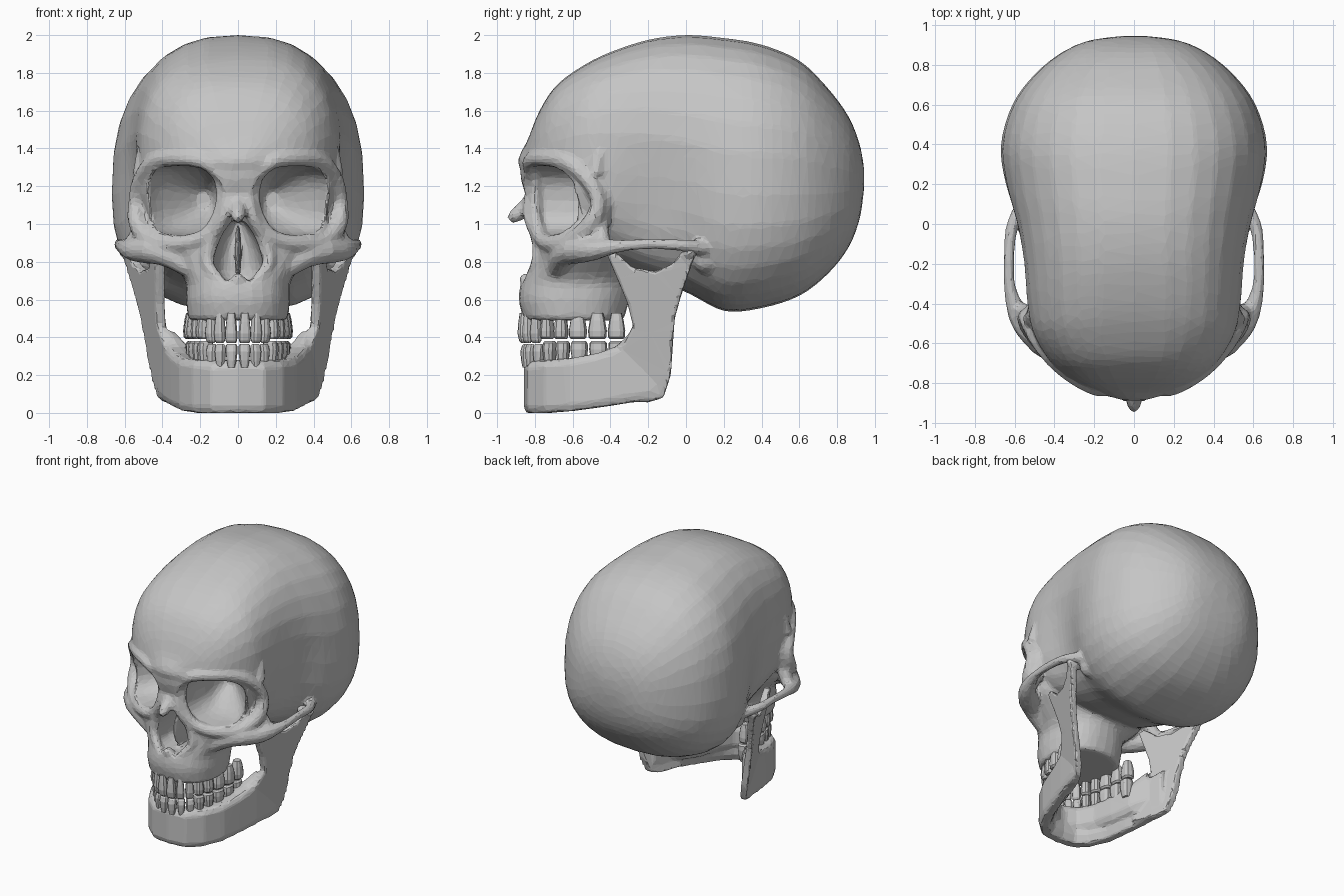
import bpy, bmesh, math
from mathutils import Vector, Matrix

if "Cube" in bpy.data.objects:
    bpy.data.objects.remove(bpy.data.objects["Cube"])

bone = bpy.data.materials.new("grey_bone")
bone.use_nodes = True
bone.diffuse_color = (0.56, 0.56, 0.56, 1)
for node in bone.node_tree.nodes:
    if node.type == 'BSDF_PRINCIPLED':
        node.inputs["Base Color"].default_value = bone.diffuse_color
        node.inputs["Roughness"].default_value = 0.7

X, Y, Z = Vector((1, 0, 0)), Vector((0, 1, 0)), Vector((0, 0, 1))
SIDES = (1, -1)


def flow(rows, steps=4, closed=False):
    """Smoothly interpolate rows of numbers."""
    n, out = len(rows), []
    pick = (lambda i: rows[i % n]) if closed else (lambda i: rows[max(0, min(n - 1, i))])
    for i in range(n if closed else n - 1):
        for k in range(steps):
            t = k / steps
            out.append([b + t / 2 * (c - a + t * (2*a - 5*b + 4*c - d + t * (3*b - 3*c + d - a)))
                        for a, b, c, d in zip(pick(i - 1), pick(i), pick(i + 1), pick(i + 2))])
    return out if closed else out + [list(rows[-1])]


def oval(c, u, v, n=2.0, k=20):
    """Superellipse ring around c with half axes u and v."""
    power = lambda s: math.copysign(abs(s) ** (2 / n), s)
    angles = [2 * math.pi * i / k for i in range(k)]
    return [c + u * power(math.cos(a)) + v * power(math.sin(a)) for a in angles]


def loft(bm, rings, closed=False):
    vs = [[bm.verts.new(p) for p in ring] for ring in rings]
    k = len(vs[0])
    pairs = list(zip(vs, vs[1:])) + ([(vs[-1], vs[0])] if closed else [])
    for a, b in pairs:
        for i in range(k):
            j = (i + 1) % k
            bm.faces.new((a[i], a[j], b[j], b[i]))
    if not closed:
        bm.faces.new(vs[0])
        bm.faces.new(vs[-1])


def tube(bm, rows, ref, side=1, closed=False):
    """Tube through rows of x, y, z, radius."""
    rows = flow([(r[0] * side, *r[1:]) for r in rows], 4, closed)
    pts = [Vector(r[:3]) for r in rows]
    n, rings = len(pts), []
    for i, (p, r) in enumerate(zip(pts, rows)):
        ahead, behind = (pts[(i + 1) % n], pts[i - 1]) if closed else (pts[min(i + 1, n - 1)], pts[max(i - 1, 0)])
        t = (ahead - behind).normalized()
        u = t.cross(ref).normalized()
        rings.append(oval(p, u * r[3], t.cross(u) * r[3], k=10))
    loft(bm, rings, closed)


def strip(bm, half):
    """Mirrored jaw bar through rows of x, y, bottom, top, half thickness."""
    rows = [(-r[0], *r[1:]) for r in reversed(half[1:])] + half
    shape = ((1, .12), (1, .88), (.6, 1), (-.6, 1), (-1, .8), (-1, .2), (-.5, 0), (.7, 0))
    rings = []
    for i, (x, y, lo, hi, th) in enumerate(rows):
        a, b = rows[max(i - 1, 0)], rows[min(i + 1, len(rows) - 1)]
        out = Vector((b[1] - a[1], a[0] - b[0], 0)).normalized() * th
        rings.append([Vector((x, y, lo + f * (hi - lo))) + out * s for s, f in shape])
    loft(bm, rings)


def ball(bm, centre, radii):
    bmesh.ops.create_icosphere(bm, subdivisions=3, radius=1,
                               matrix=Matrix.Translation(centre) @ Matrix.Diagonal((*radii, 1)))


def make(name, bm):
    bmesh.ops.recalc_face_normals(bm, faces=bm.faces[:])
    me = bpy.data.meshes.new(name)
    bm.to_mesh(me)
    bm.free()
    me.materials.append(bone)
    ob = bpy.data.objects.new(name, me)
    bpy.context.scene.collection.objects.link(ob)
    return ob


def bake(ob):
    """Apply all modifiers."""
    dg = bpy.context.evaluated_depsgraph_get()
    me = bpy.data.meshes.new_from_object(ob.evaluated_get(dg))
    ob.modifiers.clear()
    ob.data = me
    me.materials.clear()
    me.materials.append(bone)
    for p in me.polygons:
        p.material_index = 0
        p.use_smooth = False


def fuse(ob, voxel, keep=None):
    m = ob.modifiers.new("fuse", 'REMESH')
    m.mode, m.voxel_size = 'VOXEL', voxel
    if keep:
        s = ob.modifiers.new("soften", 'SMOOTH')
        s.factor, s.iterations = .5, 3
        ob.modifiers.new("facets", 'DECIMATE').ratio = keep


# Braincase: upright sections of y, top, bottom, half width
bm = bmesh.new()
case = [(-.875, 1.38, 1.24, .06), (-.84, 1.44, 1.13, .19), (-.78, 1.59, 1.0, .32),
        (-.69, 1.73, .95, .425), (-.55, 1.835, .9, .51), (-.4, 1.91, .8, .545),
        (-.2, 1.975, .71, .57), (0, 2.0, .64, .605), (.2, 1.985, .54, .65),
        (.4, 1.95, .555, .668), (.6, 1.865, .62, .61), (.75, 1.72, .735, .5),
        (.86, 1.57, .875, .365), (.92, 1.42, 1.03, .23), (.943, 1.29, 1.19, .07)]
rings = []
for y, top, low, w in flow(case):
    ring = oval(Vector((0, y, 0)), X * w, Z, 2.5 + .4 * max(0, min(1, -2 * y)), 32)
    mid = low + .43 * (top - low)
    for p in ring:
        p.z = mid + p.z * (top - mid if p.z > 0 else mid - low)
        # Hollow of the temples
        p.x *= 1 - .1 * math.exp(-((y + .15) / .24) ** 2 - ((p.z - 1.08) / .3) ** 2)
    rings.append(ring)
loft(bm, rings)

# Upper jaw and mid face: level sections of z, front, back, half width
face = [(.49, -.86, -.33, .265), (.6, -.885, -.3, .275), (.7, -.87, -.28, .28), (.8, -.82, -.25, .36),
        (.9, -.8, -.25, .45), (1.0, -.8, -.25, .47), (1.15, -.81, -.3, .47), (1.32, -.83, -.35, .45)]
loft(bm, [oval(Vector((0, (f + b) / 2, z)), X * w, Y * (b - f) / 2, 2.3, 28) for z, f, b, w in flow(face)])
ball(bm, (0, -.79, 1.33), (.2, .1, .08))
for s in SIDES:
    ball(bm, (.49 * s, .1, .82), (.07, .07, .08))
skull = make("skull", bm)
fuse(skull, .018)

# Eye sockets and nose opening
cutters = []
for s in SIDES:
    bm = bmesh.new()
    socket = [(-1.05, .32, .25, .19), (-.7, .305, .22, .185), (-.55, .275, .175, .165),
              (-.43, .22, .11, .11), (-.34, .18, .04, .05)]
    loft(bm, [oval(Vector((c * s, y, 1.125)), X * w, Z * h, 2.6) for y, c, w, h in flow(socket)])
    cutters.append(make("socket_cutter", bm))
bm = bmesh.new()
nose = [(.7, .08), (.75, .13), (.85, .12), (.95, .08), (1.02, .03)]
loft(bm, [oval(Vector((0, -.8, z)), X * w, Y * .27, 3) for z, w in flow(nose)])
cutters.append(make("nose_cutter", bm))
for cut in cutters:
    cut.hide_render = True
    m = skull.modifiers.new("cut", 'BOOLEAN')
    m.operation, m.solver, m.object = 'DIFFERENCE', 'EXACT', cut
bake(skull)
for cut in cutters:
    bpy.data.objects.remove(cut)

# Socket rims, cheekbones, arches and nasal bones
bm = bmesh.new()
bm.from_mesh(skull.data)
rim = [(.095, -.8, 1.22, .03), (.17, -.83, 1.325, .04), (.32, -.75, 1.35, .045), (.44, -.635, 1.33, .045),
       (.515, -.525, 1.24, .042), (.54, -.465, 1.12, .042), (.53, -.505, 1.0, .05), (.45, -.605, .91, .05),
       (.31, -.71, .895, .045), (.17, -.775, .94, .04), (.1, -.8, 1.07, .03)]
arch = [(.46, -.59, .86, .075), (.56, -.49, .865, .06), (.62, -.34, .885, .033),
        (.628, -.17, .895, .028), (.61, -.01, .885, .033), (.54, .11, .87, .045)]
flank = [(.045, -.81, 1.2, .035), (.075, -.83, 1.05, .035), (.14, -.785, .92, .035),
         (.165, -.785, .8, .035), (.1, -.83, .7, .03)]
wall = [(.49, -.5, 1.27, .045), (.5, -.44, 1.13, .05), (.505, -.46, 1.0, .05), (.56, -.44, .89, .045)]
ridge = [(.515, -.48, 1.26, .045), (.5, -.45, 1.39, .035), (.475, -.39, 1.5, .02)]
buttress = [(.47, -.59, .86, .07), (.37, -.65, .835, .065), (.25, -.68, .77, .06)]
for s in SIDES:
    tube(bm, rim, Y, s, True)
    tube(bm, arch, Z, s)
    tube(bm, flank, Y, s)
    tube(bm, wall, X, s)
    tube(bm, ridge, X, s)
    tube(bm, buttress, Y, s)
tube(bm, [(0, -.79, 1.29, .06), (0, -.785, 1.2, .045), (0, -.835, 1.1, .045), (0, -.895, 1.05, .04),
          (0, -.935, 1.02, .022)], X)
ball(bm, (0, -.67, .85), (.018, .12, .15))
ball(bm, (0, -.845, .71), (.035, .04, .03))
bm.to_mesh(skull.data)
bm.free()
fuse(skull, .015, .07)
bake(skull)

# Lower jaw: bar, tooth ridge, rear plates and hinge knobs
bm = bmesh.new()
strip(bm, [(0, -.81, 0, .27, .05), (.12, -.795, 0, .27, .05), (.2, -.72, 0, .28, .05), (.265, -.6, .01, .29, .05),
           (.31, -.45, .03, .32, .048), (.35, -.32, .05, .37, .042), (.4, -.15, .08, .42, .03)])
strip(bm, [(0, -.815, .1, .28, .045), (.13, -.765, .1, .28, .05), (.205, -.64, .1, .285, .05),
           (.245, -.5, .1, .3, .055), (.29, -.36, .12, .35, .055), (.36, -.27, .15, .44, .04)])
plate = [(-.36, .06), (-.2, .055), (-.12, .08), (-.08, .2), (-.06, .5), (-.02, .64), (.05, .84), (-.01, .87),
         (-.07, .79), (-.16, .75), (-.28, .77), (-.37, .85), (-.42, .84), (-.36, .7), (-.31, .58),
         (-.28, .46), (-.34, .35)]
for s in SIDES:
    outer = [Vector((s * (.425 + .16 * z + .38 * (y + .1)), y, z)) for y, z in plate]
    loft(bm, [outer, [p - X * s * .055 for p in outer]])
    ball(bm, (.56 * s, .02, .845), (.07, .035, .035))
jaw = make("lower_jaw", bm)
fuse(jaw, .013, .08)
bake(jaw)


# Teeth set along a curved arch
def tooth(bm, pos, along, root, tip, w, d, edge):
    out = along.cross(Z)
    shape = ((0, .6, .6), (.3, .82, .85), (.68, 1, 1), (.92, .95, (edge + 1) / 2), (1, .75, edge * .75))
    loft(bm, [oval(pos + Z * (root + f * (tip - root)), along * w / 2 * a, out * d / 2 * b, 2.6, 10)
              for f, a, b in shape])


def teeth(name, half_width, depth, root, tip, front_tip, scale):
    bm = bmesh.new()
    widths = [w * scale for w in (.068, .06, .064, .072, .078, .1, .102, .095)]
    curve = []
    for i in range(401):
        a = math.pi / 2 * i / 400
        curve.append(Vector((half_width * math.sin(a) ** .87, -.31 - depth * math.cos(a) ** .87, 0)))
    centres, total = [], 0
    for w in widths:
        centres.append(total + w / 2)
        total += w
    run, k = 0, 0
    for a, b in zip(curve, curve[1:]):
        run += (b - a).length
        if k < len(widths) and run >= centres[k]:
            t = (b - a).normalized()
            front = k < 3
            for s in SIDES:
                tooth(bm, Vector((b.x * s, b.y, 0)), Vector((t.x * s, t.y, 0)), root,
                      front_tip if front else tip, widths[k] * .95,
                      .058 if front else .085, .4 if front else .85)
            k += 1
    make(name, bm)


teeth("upper_teeth", .25, .555, .53, .39, .37, 1.03)
teeth("lower_teeth", .24, .54, .24, .38, .365, 1)
